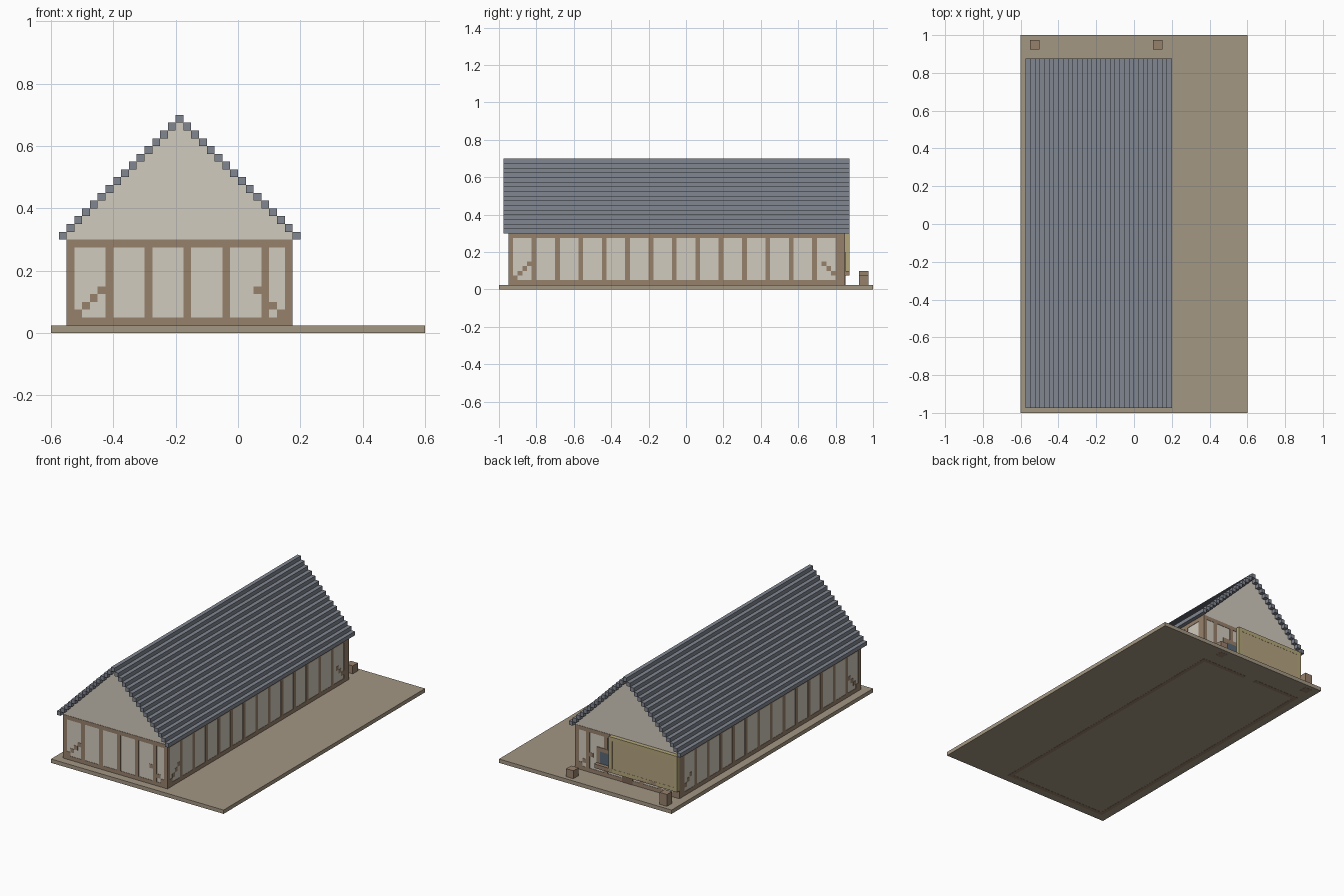
import bpy, bmesh

if "Cube" in bpy.data.objects:
    bpy.data.objects.remove(bpy.data.objects["Cube"])

V = 0.025                       # block size
X0, X1, Y0, Y1 = -0.55, 0.175, -0.95, 0.85   # outer wall lines
E = 0.002                       # plaster inset behind the timbers


def mat(name, r, g, b):
    m = bpy.data.materials.new(name)
    m.diffuse_color = (r, g, b, 1)
    m.use_nodes = True
    m.node_tree.nodes["Principled BSDF"].inputs["Base Color"].default_value = m.diffuse_color
    return m


EARTH = mat("earth", 0.37, 0.31, 0.23)
PLASTER = mat("plaster", 0.64, 0.60, 0.52)
TIMBER = mat("timber", 0.31, 0.22, 0.15)
SLATE = mat("slate", 0.22, 0.24, 0.28)
GLASS = mat("glass", 0.10, 0.14, 0.18)
GOLD = mat("gold", 0.46, 0.39, 0.20)
PANEL = mat("panel", 0.46, 0.37, 0.22)
DOOR = mat("dark_wood", 0.20, 0.13, 0.09)


def finish(bm, name, material):
    bmesh.ops.recalc_face_normals(bm, faces=bm.faces[:])
    me = bpy.data.meshes.new(name)
    bm.to_mesh(me)
    bm.free()
    me.materials.append(material)
    ob = bpy.data.objects.new(name, me)
    bpy.context.collection.objects.link(ob)
    return ob


def boxes(name, material, items):
    """Each item is (x0, x1, y0, y1, z0, z1)."""
    bm = bmesh.new()
    for x0, x1, y0, y1, z0, z1 in items:
        vs = bmesh.ops.create_cube(bm, size=1)["verts"]
        for v in vs:
            v.co.x = x0 if v.co.x < 0 else x1
            v.co.y = y0 if v.co.y < 0 else y1
            v.co.z = z0 if v.co.z < 0 else z1
    return finish(bm, name, material)


# Ground slab with the timber footings showing underneath
boxes("ground_slab", EARTH, [(-0.6, 0.6, -1, 1, 0.001, V)])
boxes("footings", TIMBER,
      [(X0, X1, Y0, Y0 + V, 0, 0.001),
       (X0, -0.225, Y1 - V, Y1, 0, 0.001), (-0.15, X1, Y1 - V, Y1, 0, 0.001)] +
      [(x, x + V, Y0 + V, Y1 - V, 0, 0.001) for x in (X0, X1 - V)] +
      [(x, x + 0.05, 0.925, 0.975, 0, 0.001) for x in (-0.55, 0.1)])

# Plaster side walls
for name, x in (("left_wall", X0), ("right_wall", X1 - V)):
    boxes(name, PLASTER, [(x + E, x + V - E, Y0 + E, Y1 - E, V, 0.3 - E)])

# Plaster end walls with stepped gables
for name, y in (("front_wall", Y0), ("back_wall", Y1 - V)):
    left = [(X0 + E, V), (X0 + E, 0.3 - E), (X0, 0.3 - E)]
    for i in range(15):
        x, z = X0 + i * V, 0.3 + (i + 1) * V
        left += [(x, z), (x + V, z)]
    left.pop()
    right = [(X0 + X1 - x, z) for x, z in reversed(left)]
    bm = bmesh.new()
    f = bm.faces.new([bm.verts.new((x, y + E, z)) for x, z in left + right])
    ext = bmesh.ops.extrude_face_region(bm, geom=[f])["geom"]
    bmesh.ops.translate(bm, vec=(0, V - 2 * E, 0),
                        verts=[v for v in ext if isinstance(v, bmesh.types.BMVert)])
    finish(bm, name, PLASTER)

# Sills and wall plates
for name, z in (("sill_beams", V), ("top_beams", 0.275)):
    boxes(name, TIMBER,
          [(X0, X1, y, y + V, z, z + V) for y in (Y0, Y1 - V)] +
          [(x, x + V, Y0 + V, Y1 - V, z, z + V) for x in (X0, X1 - V)])

# Posts and stepped corner braces of the end walls
for name, y in (("front", Y0), ("back", Y1 - V)):
    posts = [X0, X1 - V] + [-0.425 + 0.125 * i for i in range(5)]
    boxes(name + "_posts", TIMBER, [(x, x + V, y, y + V, 0.05, 0.275) for x in posts])
    steps = []
    for i in range(4):
        z = 0.05 + i * V
        for x in (X0 + V * (i + 1), X1 - V * (i + 2)):
            if abs(x - 0.075) > 0.01:
                steps.append((x, x + V, y, y + V, z, z + V))
    boxes(name + "_braces", TIMBER, steps)

# Posts and braces of the long walls
for name, x in (("left", X0), ("right", X1 - V)):
    posts = [-0.825 + 0.125 * i for i in range(14)]
    boxes(name + "_posts", TIMBER, [(x, x + V, y, y + V, 0.05, 0.275) for y in posts])
    steps = []
    for i in range(4):
        z = 0.05 + i * V
        steps.append((x, x + V, Y0 + V * (i + 1), Y0 + V * (i + 2), z, z + V))
        if i:
            steps.append((x, x + V, Y1 - V * (i + 2), Y1 - V * (i + 1), z, z + V))
    boxes(name + "_braces", TIMBER, steps)

# Stepped slate roof courses and ridge
courses = []
for i in range(15):
    z = 0.3 + i * V
    for x in (X0 - V + i * V, X1 - i * V):
        courses.append((x, x + V, -0.975, 0.875, z, z + V))
courses.append((-0.2, -0.175, -0.975, 0.875, 0.675, 0.7))
boxes("roof_courses", SLATE, courses)

# Back door, framed windows and projecting window sills
boxes("back_door", DOOR, [(-0.225, -0.15, Y1 - V, Y1 + E, V, 0.2)])
for name, x in (("left", -0.375), ("right", -0.075)):
    boxes(name + "_window", GLASS, [(x, x + 0.075, Y1 - V, Y1 + E, 0.1, 0.175)])
    boxes(name + "_window_frame", TIMBER, [
        (x - V, x, Y1 - V, Y1 + E, 0.1, 0.2), (x + 0.075, x + 0.1, Y1 - V, Y1 + E, 0.1, 0.2),
        (x, x + 0.075, Y1 - V, Y1 + E, 0.175, 0.2)])
    boxes(name + "_window_sill", TIMBER, [(x - V, x + 0.1, Y1, Y1 + V, 0.075, 0.1)])

# Blank hanging board with a border
sx0, sx1, sz0, sz1 = X0, -0.075, 0.075, 0.3
boxes("board_border", GOLD, [
    (sx0, sx1, Y1, Y1 + V, sz0, sz0 + V), (sx0, sx1, Y1, Y1 + V, sz1 - V, sz1),
    (sx0, sx0 + V, Y1, Y1 + V, sz0 + V, sz1 - V), (sx1 - V, sx1, Y1, Y1 + V, sz0 + V, sz1 - V)])
boxes("board_panel", PANEL, [(sx0 + V, sx1 - V, Y1 + E, Y1 + V - E / 2, sz0 + V, sz1 - V)])

# Crates behind the house
boxes("tall_crate", TIMBER, [(-0.55, -0.5, 0.925, 0.975, V, 0.1)])
boxes("low_crate", TIMBER, [(0.1, 0.15, 0.925, 0.975, V, 0.075)])
